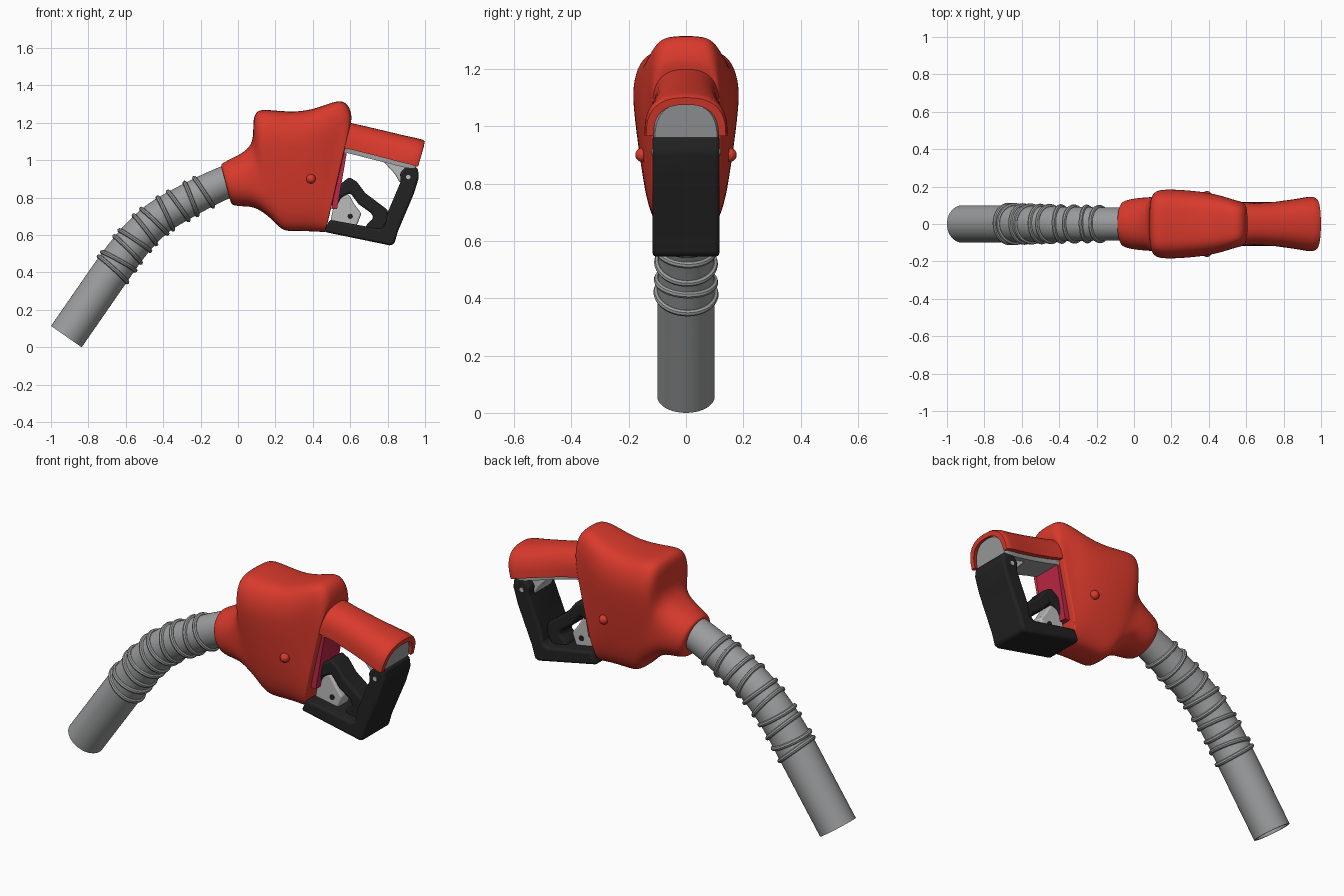
import bpy, bmesh, math
from mathutils import Vector

if "Cube" in bpy.data.objects:
    bpy.data.objects.remove(bpy.data.objects["Cube"])


def material(name, rgb):
    m = bpy.data.materials.new(name)
    m.diffuse_color = (*rgb, 1)
    m.use_nodes = True
    m.node_tree.nodes["Principled BSDF"].inputs["Base Color"].default_value = m.diffuse_color
    return m


RED = material("red plastic", (0.70, 0.042, 0.025))
GREY = material("metal grey", (0.33, 0.335, 0.34))
LIGHT = material("light grey", (0.50, 0.50, 0.50))
BLACK = material("black rubber", (0.016, 0.016, 0.017))
CRIMSON = material("inner crimson", (0.50, 0.02, 0.06))


def finish(obj, mat, angle=40):
    obj.data.materials.append(mat)
    bpy.ops.object.select_all(action='DESELECT')
    obj.select_set(True)
    bpy.context.view_layer.objects.active = obj
    bpy.ops.object.shade_smooth_by_angle(angle=math.radians(angle))
    return obj


def loft(name, rings, mat, angle=40, subdiv=0):
    """Skin a list of closed rings and cap both ends."""
    bm = bmesh.new()
    vs = [[bm.verts.new(p) for p in r] for r in rings]
    n = len(rings[0])
    for a, b in zip(vs, vs[1:]):
        for i in range(n):
            j = (i + 1) % n
            bm.faces.new((a[i], a[j], b[j], b[i]))
    bm.faces.new(vs[0])
    bm.faces.new(vs[-1])
    bmesh.ops.recalc_face_normals(bm, faces=bm.faces)
    me = bpy.data.meshes.new(name)
    bm.to_mesh(me)
    bm.free()
    obj = bpy.data.objects.new(name, me)
    bpy.context.collection.objects.link(obj)
    if subdiv:
        s = obj.modifiers.new("Smooth", 'SUBSURF')
        s.levels = s.render_levels = subdiv
    return finish(obj, mat, angle)


def prism(name, pts, hw, mat, bevel=0.012):
    """Side profile (x, z) extruded across y, with rounded edges."""
    obj = loft(name, [[(x, y, z) for x, z in pts] for y in (-hw, hw)], mat)
    if bevel:
        b = obj.modifiers.new("Bevel", 'BEVEL')
        b.width, b.segments, b.limit_method = bevel, 3, 'ANGLE'
        b.angle_limit = math.radians(25)
    return obj


def spow(v, e):
    return math.copysign(abs(v) ** e, v)


def catmull(pts, steps):
    p = [2 * pts[0] - pts[1]] + pts + [2 * pts[-1] - pts[-2]]
    out = []
    for i in range(1, len(p) - 2):
        a, b, c, d = p[i - 1:i + 3]
        for k in range(steps):
            t = k / steps
            out.append(0.5 * (2 * b + (c - a) * t + (2 * a - 5 * b + 4 * c - d) * t * t
                              + (3 * b - a - 3 * c + d) * t ** 3))
    return out + [pts[-1]]


# Main body: slanted cross-sections from collar to rear
# (bottom x, z, top x, z, half width low, half width high, roundness)
SECTIONS = [
    (-0.045, 0.80, -0.085, 0.95, .085, .085, 2), (-0.04, 0.775, -0.092, 0.975, .105, .105, 2),
    (-0.03, 0.757, -0.085, 0.985, .125, .125, 2.1), (0.03, 0.752, -0.01, 1.022, .142, .138, 2.2),
    (0.09, 0.75, 0.05, 1.055, .145, .142, 2.5), (0.15, 0.71, 0.085, 1.11, .14, .15, 3),
    (0.20, 0.665, 0.078, 1.225, .13, .175, 3.6), (0.24, 0.62, 0.105, 1.275, .125, .19, 4),
    (0.30, 0.62, 0.18, 1.268, .125, .192, 4), (0.36, 0.62, 0.33, 1.256, .125, .183, 3.8),
    (0.42, 0.617, 0.45, 1.288, .125, .165, 3.8), (0.452, 0.615, 0.55, 1.33, .125, .135, 4),
    (0.462, 0.615, 0.598, 1.29, .123, .125, 4), (0.468, 0.618, 0.608, 1.23, .12, .122, 4),
    (0.47, 0.625, 0.608, 1.215, .115, .116, 4)]
rings = []
for xb, zb, xt, zt, lo, hi, n in SECTIONS:
    ring = []
    for i in range(28):
        a = math.tau * i / 28
        t = 0.5 + 0.5 * spow(math.cos(a), 2 / n)
        w = lo + (hi - lo) * min(1, t / 0.75)
        ring.append((xb + (xt - xb) * t, w * spow(math.sin(a), 2 / n), zb + (zt - zb) * t))
    rings.append(ring)
loft("nozzle_body", rings, RED, 80, 2)

# Small screw bosses on the body sides
for s, side in ((-1, "front"), (1, "back")):
    bpy.ops.mesh.primitive_uv_sphere_add(segments=20, ring_count=10, radius=0.025,
                                         location=(0.39, s * 0.152, 0.90))
    bpy.context.object.name = side + "_boss"
    finish(bpy.context.object, RED)

# Inner panel on the rear face of the body
prism("rear_panel", [(0.50, 0.74), (0.555, 1.06), (0.585, 1.06), (0.53, 0.74)], 0.085, CRIMSON, 0)

# Spout: bent tube with a recessed open end
PATH = [Vector((x, 0, z)) for x, z in (
    (-0.918, 0.057), (-0.80, 0.227), (-0.68, 0.40), (-0.60, 0.51), (-0.52, 0.605),
    (-0.42, 0.695), (-0.285, 0.775), (-0.15, 0.845), (-0.015, 0.905))]
path = catmull(PATH, 8)
Y = Vector((0, 1, 0))


def tangent(i):
    return (path[min(i + 1, len(path) - 1)] - path[max(i - 1, 0)]).normalized()


def tube_radius(i):
    return 0.1 - 0.014 * max(0, i - 16) / (len(path) - 17)


def circle(c, t, r):
    n = Y.cross(t)
    return [c + r * (math.cos(a) * Y + math.sin(a) * n)
            for a in (math.tau * k / 40 for k in range(40))]


t0 = tangent(0)
rings = [circle(path[0] + t0 * 0.05, t0, 0.088), circle(path[0], t0, 0.088)]
rings += [circle(p, tangent(i), tube_radius(i)) for i, p in enumerate(path)]
loft("spout_tube", rings, GREY)

# Coil ribs around the bend
for k, i in enumerate((17, 20, 25, 29, 34, 38, 42, 46, 50, 54)):
    t = tangent(i)
    t.rotate(Vector((0, 0, 1)).rotation_difference(Vector((0.12 * (-1) ** k, 0.06, 1))))
    bpy.ops.mesh.primitive_torus_add(major_segments=40, minor_segments=8,
                                     major_radius=tube_radius(i) + 0.002, minor_radius=0.012,
                                     location=path[i], rotation=t.to_track_quat('Z', 'Y').to_euler())
    bpy.context.object.name = f"spout_rib_{k + 1}"
    finish(bpy.context.object, GREY)


# Handle: red arched shell over a grey core
def arch(xb, zb, xt, zt, hw, n=20):
    pts = []
    for i in range(n + 1):
        a = math.pi * i / n
        t = math.sin(a) ** 0.75
        pts.append((xb + (xt - xb) * t, hw * spow(math.cos(a), 0.8), zb + (zt - zb) * t))
    return pts


HANDLE = [(0.55, 1.07, 0.575, 1.205, .118), (0.65, 1.046, 0.675, 1.183, .112),
          (0.76, 1.018, 0.785, 1.157, .119), (0.86, 0.992, 0.89, 1.132, .133),
          (0.93, 0.975, 0.965, 1.116, .145), (0.955, 0.967, 0.99, 1.108, .144),
          (0.963, 0.966, 0.999, 1.10, .139)]
rings = [arch(xb, zb, xt, zt, w) + arch(xb, zb, xt - .005, zt - .025, w - .026)[::-1]
         for xb, zb, xt, zt, w in HANDLE]
loft("handle_shell", rings, RED)
rings = [arch(xb - .015, zb - .02, xt - .02, zt - .022, w - .03) for xb, zb, xt, zt, w in HANDLE]
loft("handle_core", rings, GREY)

# Guard: floor and rear bar in one bent profile
prism("trigger_guard", [
    (0.46, 0.617), (0.81, 0.545), (0.835, 0.55), (0.855, 0.62), (0.94, 0.82), (0.968, 0.91),
    (0.96, 0.962), (0.90, 0.968), (0.865, 0.93), (0.872, 0.89), (0.80, 0.72), (0.785, 0.645),
    (0.76, 0.632), (0.49, 0.682)], 0.117, BLACK, 0.014)

# Grey bracket joining the guard to the handle
prism("guard_bracket", [(0.78, 0.99), (0.90, 0.97), (0.885, 0.90), (0.865, 0.88), (0.84, 0.925)],
      0.07, LIGHT, 0.008)

# Trigger: bent black lever with a grey plate inside it
prism("trigger_lever", [
    (0.49, 0.78), (0.525, 0.855), (0.595, 0.91), (0.635, 0.885), (0.68, 0.825), (0.80, 0.735),
    (0.805, 0.68), (0.77, 0.62), (0.68, 0.635), (0.69, 0.66), (0.725, 0.69), (0.715, 0.715),
    (0.645, 0.765), (0.60, 0.825), (0.55, 0.80), (0.52, 0.74)], 0.058, BLACK, 0.016)
prism("trigger_plate", [(0.49, 0.65), (0.52, 0.80), (0.59, 0.82), (0.625, 0.76), (0.66, 0.715),
                        (0.635, 0.65)], 0.045, LIGHT, 0.01)


# Pivot pins and guard screws
def pin(name, x, z, r, hw, mat):
    bpy.ops.mesh.primitive_cylinder_add(vertices=20, radius=r, depth=2 * hw, location=(x, 0, z),
                                        rotation=(math.pi / 2, 0, 0))
    bpy.context.object.name = name
    finish(bpy.context.object, mat)


pin("trigger_pivot", 0.60, 0.70, 0.014, 0.049, BLACK)
pin("guard_screw", 0.91, 0.91, 0.012, 0.120, LIGHT)
